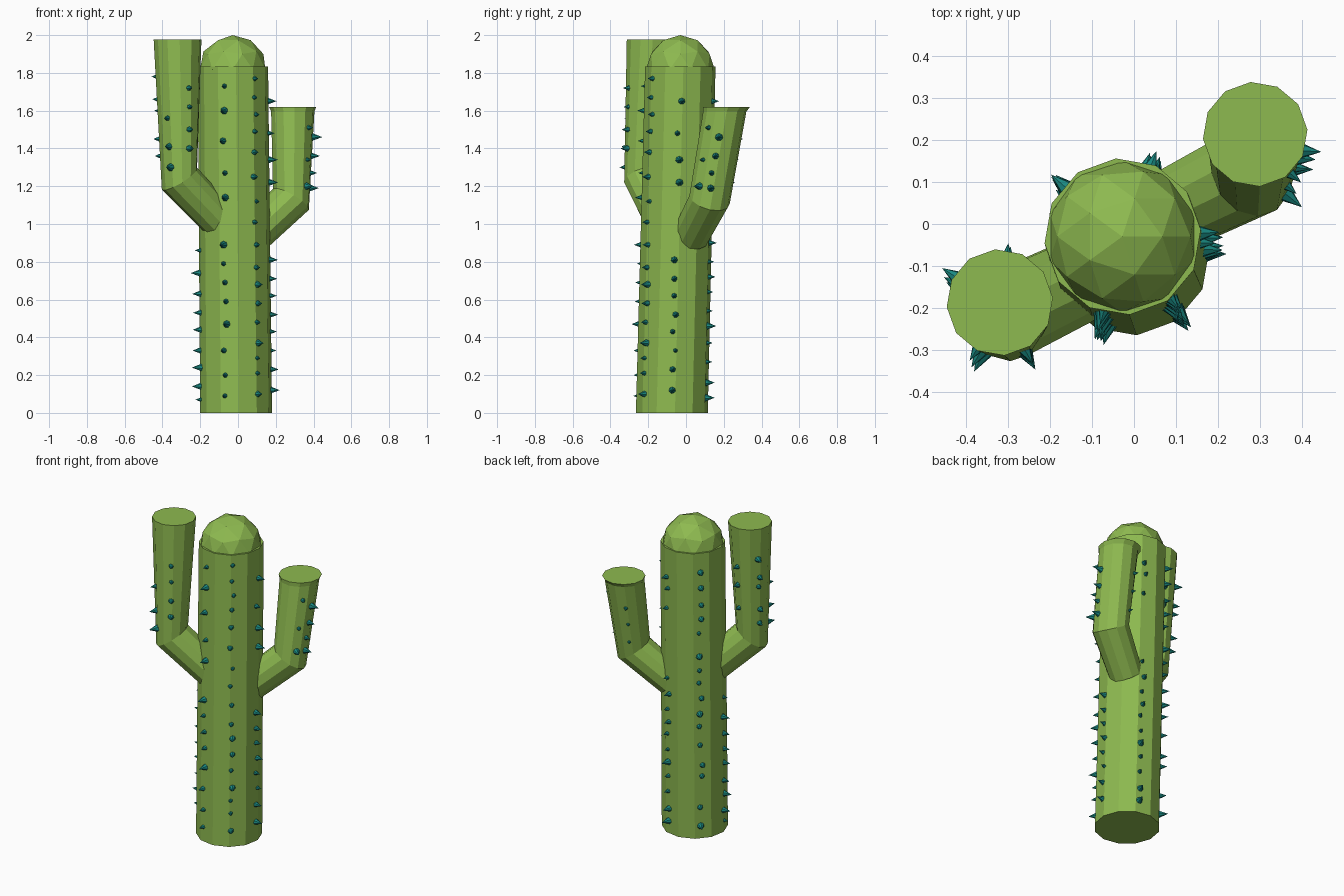
import bpy, bmesh, math, random
from mathutils import Vector, Matrix

if "Cube" in bpy.data.objects:
    bpy.data.objects.remove(bpy.data.objects["Cube"])

random.seed(4)
SIDES = 12


def material(name, rgb):
    m = bpy.data.materials.new(name)
    m.diffuse_color = (*rgb, 1)
    m.use_nodes = True
    m.node_tree.nodes["Principled BSDF"].inputs["Base Color"].default_value = m.diffuse_color
    return m


GREEN = material("cactus_green", (0.27, 0.49, 0.08))
TEAL = material("spine_teal", (0.01, 0.25, 0.22))


def finish(bm, name, mat):
    bmesh.ops.recalc_face_normals(bm, faces=bm.faces)
    me = bpy.data.meshes.new(name)
    bm.to_mesh(me)
    bm.free()
    me.materials.append(mat)
    ob = bpy.data.objects.new(name, me)
    bpy.context.collection.objects.link(ob)
    return ob


def tube(name, rings, phase=5):
    """Loft rings of (centre, radius, tilt angle, tilt heading), capped at both ends."""
    bm = bmesh.new()
    loops = []
    for c, r, tilt, heading in rings:
        axis = Vector((-math.sin(math.radians(heading)), math.cos(math.radians(heading)), 0))
        rot = Matrix.Rotation(math.radians(tilt), 3, axis)
        loop = []
        for i in range(SIDES):
            a = math.radians(phase) + math.tau * i / SIDES
            loop.append(bm.verts.new(Vector(c) + rot @ Vector((r * math.cos(a), r * math.sin(a), 0))))
        loops.append(loop)
    for lo, hi in zip(loops, loops[1:]):
        for i in range(SIDES):
            j = (i + 1) % SIDES
            bm.faces.new((lo[i], lo[j], hi[j], hi[i]))
    bm.faces.new(loops[0][::-1])
    bm.faces.new(loops[-1])
    return finish(bm, name, GREEN)


def spines(name, low, high, r_low, r_high, columns):
    """Small cones standing out of a straight stem, in columns of {angle: heights}."""
    bm = bmesh.new()
    low, high = Vector(low), Vector(high)
    for angle, heights in columns.items():
        for z in heights:
            t = (z - low.z) / (high.z - low.z)
            a = math.radians(angle + random.uniform(-3, 3))
            out = Vector((math.cos(a), math.sin(a), 0))
            size = random.uniform(0.65, 1.1)
            depth = 0.055 * size
            pos = low.lerp(high, t) + out * ((r_low + (r_high - r_low) * t) * 0.96 + depth * 0.4)
            mat = Matrix.Translation(pos) @ out.to_track_quat('Z', 'Y').to_matrix().to_4x4()
            bmesh.ops.create_cone(bm, cap_ends=True, segments=7, radius1=0.022 * size,
                                  radius2=0, depth=depth, matrix=mat)
    finish(bm, name, TEAL)


# Trunk, leaning slightly
base, top = (-0.01, -0.075, 0), (-0.027, -0.03, 1.835)
tube("trunk", [(base, 0.191, 0, 0), (top, 0.187, 0, 0)])

# Faceted dome on the trunk
bm = bmesh.new()
bmesh.ops.create_icosphere(bm, subdivisions=2, radius=0.182,
                           matrix=Matrix.Translation((-0.028, -0.03, 1.818)))
finish(bm, "trunk_dome", GREEN)

# Right arm, with a slight lip at its flat top
r_elbow, r_top = (0.28, 0.125, 1.13), (0.29, 0.205, 1.595)
tube("right_arm", [((0.08, 0.025, 0.94), 0.1, 48, 27), (r_elbow, 0.11, 33, 27),
                   (r_top, 0.115, 0, 0), ((0.289, 0.214, 1.62), 0.125, 0, 0)])

# Left arm
l_elbow, l_top = (-0.31, -0.22, 1.24), (-0.32, -0.187, 1.977)
tube("left_arm", [((-0.06, -0.1, 0.98), 0.1, 46, 204), (l_elbow, 0.11, 34, 204),
                  (l_top, 0.127, 0, 0)])

# Spines in columns around the trunk
spines("trunk_spines", base, top, 0.191, 0.187, {
    -107: [.09, .2, .33, .47, .59, .69, .79, .89, 1.14, 1.27, 1.44, 1.6, 1.73],
    -53: [.1, .21, .29, .37, .48, .58, .68, .77, .89, 1.01, 1.12, 1.25, 1.38, 1.49, 1.58, 1.67, 1.77],
    1: [.12, .23, .33, .43, .52, .62, .71, .81, 1.22, 1.34, 1.48, 1.65],
    72: [.08, .16, .27, .37, .46, .54, .64, .72, .8, .9, 1.0, 1.45, 1.58, 1.65],
    137: [.08, .2, .4, .47, .6, .72, .8, .9, 1.0, 1.08, 1.17, 1.32, 1.41, 1.5, 1.61, 1.71],
    188: [.07, .14, .24, .33, .44, .53, .63, .74, .86],
})

# Spines on the arms
spines("right_arm_spines", r_elbow, r_top, 0.102, 0.115, {
    -42: [1.2, 1.34, 1.51],
    -5: [1.19, 1.27, 1.36, 1.46],
    118: [1.22, 1.34, 1.45],
})
spines("left_arm_spines", l_elbow, l_top, 0.105, 0.127, {
    -62: [1.4, 1.5, 1.62, 1.72],
    -120: [1.3, 1.41, 1.56],
    150: [1.36, 1.45, 1.6, 1.66, 1.78],
    82: [1.45, 1.6, 1.72],
})
